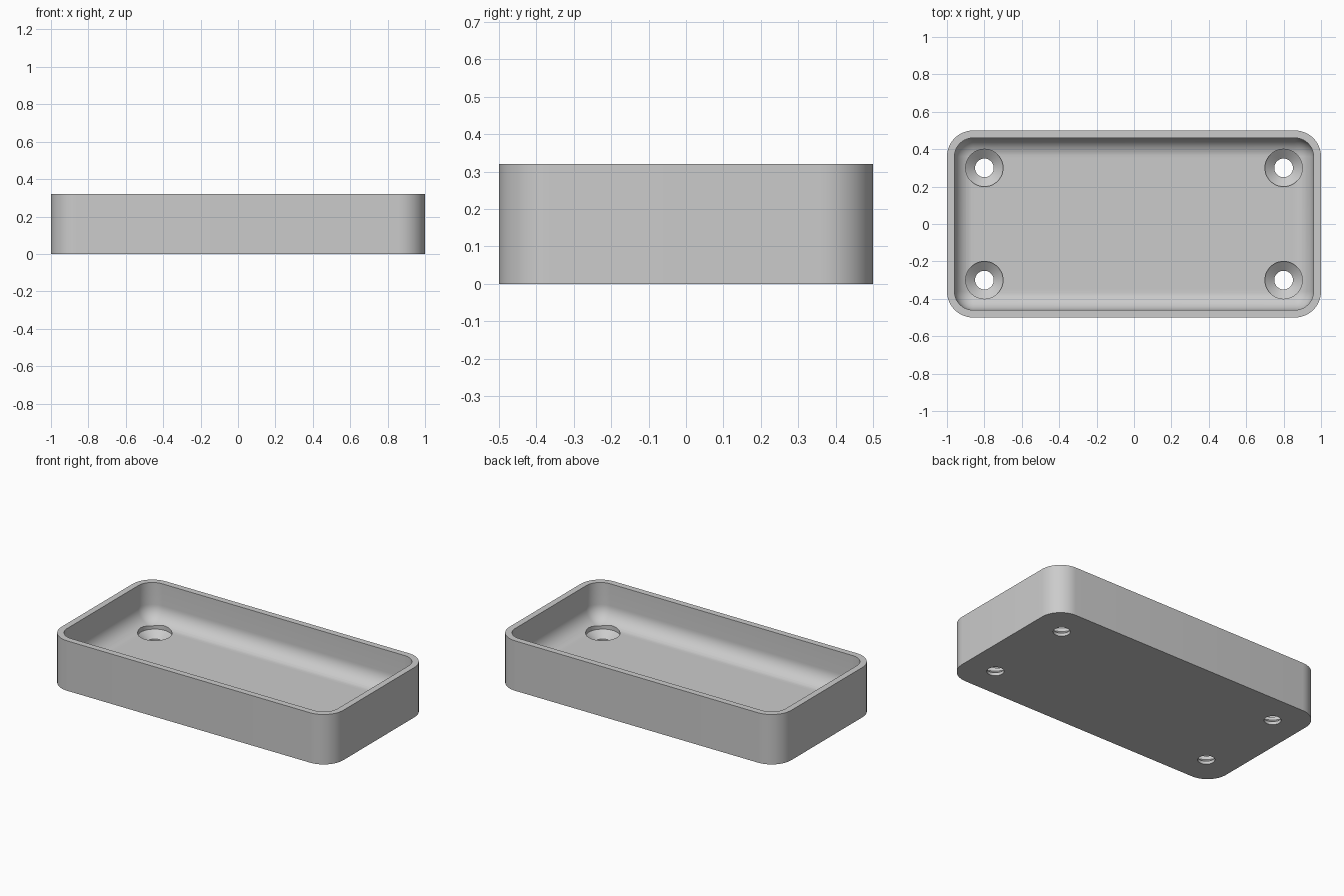
import bpy
import bmesh
from math import pi, sin, cos

old = bpy.data.objects.get("Cube")
if old:
    bpy.data.objects.remove(old, do_unlink=True)

HALF_X, HALF_Y, HEIGHT = 1.0, 0.5, 0.32
CORNER, WALL, FLOOR, FILLET = 0.14, 0.04, 0.08, 0.1
ARC = 12

grey = bpy.data.materials.new("plain_grey")
grey.use_nodes = True
colour = (0.6, 0.6, 0.6, 1)
grey.diffuse_color = colour
grey.node_tree.nodes["Principled BSDF"].inputs["Base Color"].default_value = colour


def make_object(name, bm):
    bmesh.ops.recalc_face_normals(bm, faces=bm.faces)
    mesh = bpy.data.meshes.new(name)
    bm.to_mesh(mesh)
    bm.free()
    mesh.materials.append(grey)
    obj = bpy.data.objects.new(name, mesh)
    bpy.context.collection.objects.link(obj)
    return obj


def rounded_ring(bm, inset, z):
    """Rounded rectangle, inset from the outer outline."""
    r = max(CORNER - inset, 0.002)
    cx, cy = HALF_X - inset - r, HALF_Y - inset - r
    ring = []
    for q, (sx, sy) in enumerate([(1, 1), (-1, 1), (-1, -1), (1, -1)]):
        for i in range(ARC + 1):
            a = (q + i / ARC) * pi / 2
            ring.append(bm.verts.new((sx * cx + r * cos(a), sy * cy + r * sin(a), z)))
    return ring


def circle_ring(bm, x, y, r, z, n=48):
    return [bm.verts.new((x + r * cos(2 * pi * i / n), y + r * sin(2 * pi * i / n), z))
            for i in range(n)]


def loft(bm, rings):
    """Bridge successive rings and cap both ends."""
    for a, b in zip(rings, rings[1:]):
        for i in range(len(a)):
            j = (i + 1) % len(a)
            bm.faces.new((a[i], a[j], b[j], b[i]))
    bm.faces.new(rings[0])
    bm.faces.new(rings[-1])


# Tray: outer wall, rim, inner wall and filleted floor
bm = bmesh.new()
profile = [(0, 0), (0, HEIGHT), (WALL, HEIGHT)]
for i in range(ARC + 1):
    a = i / ARC * pi / 2
    profile.append((WALL + FILLET * (1 - cos(a)), FLOOR + FILLET * (1 - sin(a))))
loft(bm, [rounded_ring(bm, d, z) for d, z in profile])
tray = make_object("tray", bm)

# Countersunk screw holes in the four floor corners
bm = bmesh.new()
hole_profile = [(0.05, -0.05), (0.05, 0.02), (0.1, 0.06), (0.1, 0.2)]
for x in (-0.8, 0.8):
    for y in (-0.3, 0.3):
        loft(bm, [circle_ring(bm, x, y, r, z) for r, z in hole_profile])
cutter = make_object("screw_hole_cutter", bm)
cutter.hide_render = True
cutter.hide_viewport = True

cut = tray.modifiers.new("screw_holes", "BOOLEAN")
cut.operation = "DIFFERENCE"
cut.solver = "EXACT"
cut.object = cutter

# Apply the cut, then remove the cutter
bpy.context.view_layer.objects.active = tray
tray.select_set(True)
bpy.ops.object.modifier_apply(modifier=cut.name)
bpy.data.objects.remove(cutter, do_unlink=True)
bpy.ops.object.shade_smooth_by_angle(angle=pi / 6)
